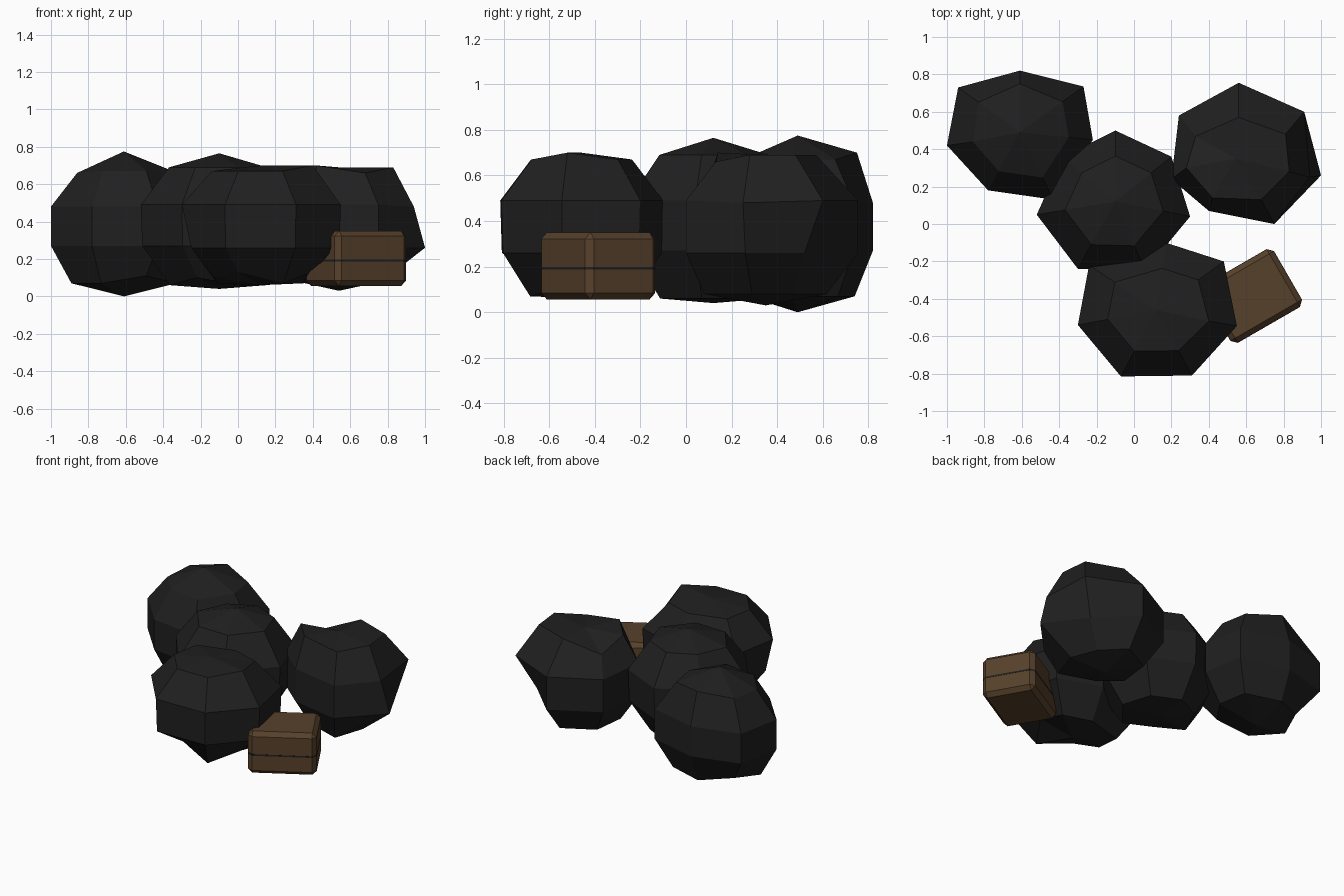
import bpy
import bmesh
import math
from mathutils import Matrix

if "Cube" in bpy.data.objects:
    bpy.data.objects.remove(bpy.data.objects["Cube"])


def make_material(name, rgb):
    mat = bpy.data.materials.new(name)
    mat.use_nodes = True
    mat.diffuse_color = (*rgb, 1)
    mat.node_tree.nodes["Principled BSDF"].inputs["Base Color"].default_value = (*rgb, 1)
    return mat


BLACK = make_material("black plastic", (0.014, 0.014, 0.014))
BROWN = make_material("cardboard brown", (0.095, 0.052, 0.024))


def finish(bm, name, mat):
    bmesh.ops.recalc_face_normals(bm, faces=bm.faces)
    mesh = bpy.data.meshes.new(name)
    bm.to_mesh(mesh)
    bm.free()
    mesh.materials.append(mat)
    obj = bpy.data.objects.new(name, mesh)
    bpy.context.collection.objects.link(obj)
    return obj


def bag(name, centre, bottom, top, outline, rings, dents):
    """Lumpy faceted bag: one plan outline repeated at (height, scale) rings.

    Dents place single corners, keyed by (ring from below, outline corner)."""
    cx, cy = centre
    bm = bmesh.new()
    loops = [[bm.verts.new((cx + (x - cx) * s, cy + (y - cy) * s, z)) for x, y in outline]
             for z, s in rings]
    for (ring, corner), place in dents.items():
        loops[ring][corner].co = place
    low, high = bm.verts.new((cx, cy, bottom)), bm.verts.new((cx, cy, top))
    n = len(outline)
    for i in range(n):
        j = (i + 1) % n
        for a, b in zip(loops, loops[1:]):
            bm.faces.new((a[i], a[j], b[j], b[i]))
        bm.faces.new((low, loops[0][j], loops[0][i]))
        bm.faces.new((high, loops[-1][i], loops[-1][j]))
    return finish(bm, name, BLACK)


LOWER, WAIST, CHEST, UPPER = range(4)

# Four rubbish bags
bag("back_right_bag", (-0.61, 0.49), 0.0, 0.775,
    [(-0.61, 0.82), (-0.94, 0.73), (-1.0, 0.42), (-0.78, 0.18),
     (-0.43, 0.13), (-0.22, 0.45), (-0.27, 0.735)],
    [(0.07, 0.72), (0.27, 1.0), (0.48, 1.0), (0.67, 0.67)],
    {(UPPER, 0): (-0.61, 0.75, 0.7), (UPPER, 2): (-0.86, 0.44, 0.66),
     (LOWER, 0): (-0.61, 0.74, 0.07), (LOWER, 1): (-0.82, 0.63, 0.1),
     (LOWER, 4): (-0.49, 0.24, 0.11)})
bag("middle_bag", (-0.1, 0.12), 0.04, 0.765,
    [(-0.1, 0.5), (-0.38, 0.36), (-0.52, 0.05), (-0.3, -0.24),
     (0.06, -0.25), (0.3, 0.04), (0.2, 0.36)],
    [(0.06, 0.63), (0.27, 0.98), (0.49, 1.0), (0.69, 0.64)],
    {(LOWER, 3): (-0.22, -0.08, 0.1)})
bag("back_left_bag", (0.54, 0.35), 0.03, 0.69,
    [(0.56, 0.755), (0.24, 0.58), (0.2, 0.24), (0.4, 0.07),
     (0.75, 0.0), (1.0, 0.26), (0.91, 0.6)],
    [(0.08, 0.66), (0.26, 1.0), (0.49, 1.0), (0.69, 0.66)],
    {(CHEST, 5): (0.94, 0.25, 0.48), (WAIST, 6): (0.8, 0.52, 0.26),
     (LOWER, 4): (0.7, 0.08, 0.08), (LOWER, 5): (0.77, 0.29, 0.08),
     (LOWER, 6): (0.7, 0.47, 0.08),
     (UPPER, 0): (0.56, 0.57, 0.69), (UPPER, 1): (0.33, 0.47, 0.6),
     (UPPER, 2): (0.28, 0.3, 0.69), (UPPER, 3): (0.42, 0.14, 0.7),
     (UPPER, 4): (0.68, 0.13, 0.66), (UPPER, 5): (0.83, 0.28, 0.69),
     (UPPER, 6): (0.81, 0.48, 0.69)})
bag("front_bag", (0.12, -0.46), 0.06, 0.7,
    [(0.17, -0.1), (-0.24, -0.22), (-0.3, -0.54), (-0.07, -0.815),
     (0.31, -0.81), (0.55, -0.545), (0.48, -0.2)],
    [(0.07, 0.64), (0.26, 0.98), (0.49, 1.0), (0.67, 0.62)],
    {(LOWER, 2): (-0.13, -0.5, 0.1), (LOWER, 3): (0.0, -0.61, 0.13),
     (LOWER, 5): (0.37, -0.49, 0.12), (WAIST, 2): (-0.25, -0.53, 0.26),
     (UPPER, 5): (0.4, -0.52, 0.7)})


def block(name, size, z, bevel, upright_only, mat):
    """Chamfered block, turned to lean against the front bag."""
    bm = bmesh.new()
    bmesh.ops.create_cube(bm, size=1, matrix=Matrix.Diagonal((*size, 1)))
    edges = [e for e in bm.edges if not upright_only
             or abs(e.verts[0].co.z - e.verts[1].co.z) > size[2] / 2]
    bmesh.ops.bevel(bm, geom=edges, offset=bevel, segments=1, affect="EDGES")
    obj = finish(bm, name, mat)
    obj.location = (0.632, -0.385, z)
    obj.rotation_euler.z = math.radians(30)
    return obj


# Cardboard box with a thin dark seam line around it
block("cardboard_box", (0.44, 0.355, 0.294), 0.203, 0.028, False, BROWN)
block("box_seam", (0.442, 0.357, 0.011), 0.193, 0.029, True, BLACK)
